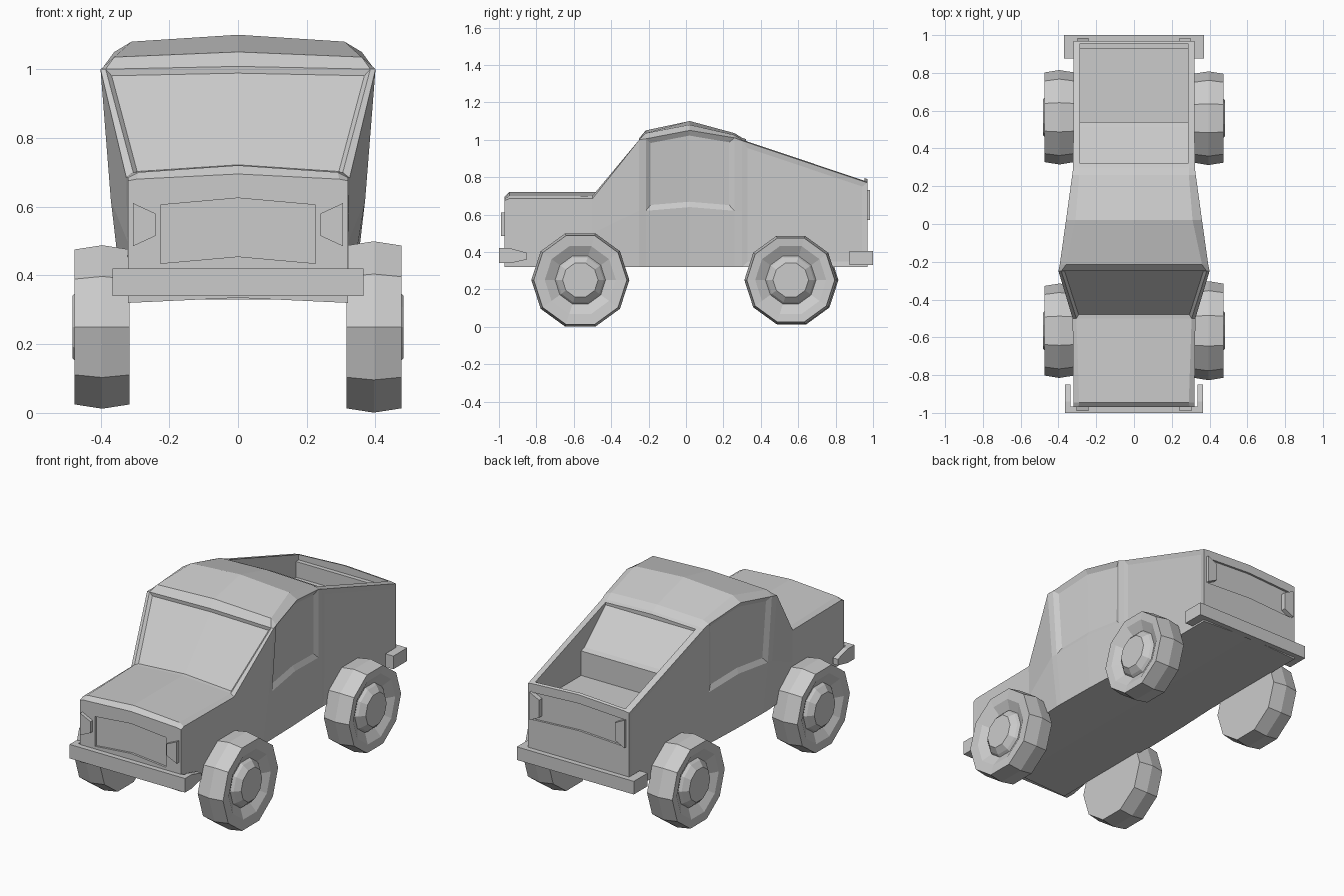
import bpy, bmesh, math

if "Cube" in bpy.data.objects:
    bpy.data.objects.remove(bpy.data.objects["Cube"])


def make_object(name, verts, faces):
    mesh = bpy.data.meshes.new(name)
    mesh.from_pydata(verts, [], faces)
    bm = bmesh.new()
    bm.from_mesh(mesh)
    bmesh.ops.recalc_face_normals(bm, faces=bm.faces)
    bm.to_mesh(mesh)
    bm.free()
    obj = bpy.data.objects.new(name, mesh)
    bpy.context.collection.objects.link(obj)
    return obj


def prism(name, outline, axis, lo, hi):
    """Extrude an outline along x (outline is y,z) or along y (outline is x,z)."""
    n = len(outline)
    verts = []
    for d in (lo, hi):
        verts += [(d, a, b) if axis == 'X' else (a, d, b) for a, b in outline]
    faces = [tuple(range(n)), tuple(range(n, 2 * n))]
    faces += [(i, (i + 1) % n, n + (i + 1) % n, n + i) for i in range(n)]
    return make_object(name, verts, faces)


def cut(obj, cutter):
    mod = obj.modifiers.new("cut", 'BOOLEAN')
    mod.operation = 'DIFFERENCE'
    mod.solver = 'EXACT'
    mod.object = cutter
    deps = bpy.context.evaluated_depsgraph_get()
    mesh = bpy.data.meshes.new_from_object(obj.evaluated_get(deps))
    obj.modifiers.clear()
    obj.data = mesh
    bpy.data.objects.remove(cutter)


# Body: half sections lofted along y
# y, bottom x, belt (x, z), roof edge (x, z), shoulder (x, z), centre z
stations = [
    (-0.97, .32, (.32, .50), (.32, .675), (.295, .68), .695),
    (-0.945, .32, (.32, .50), (.32, .685), (.29, .70), .72),
    (-0.50, .32, (.322, .50), (.325, .685), (.305, .70), .72),
    (-0.25, .335, (.37, .62), (.40, 1.0), (.385, 1.0), 1.008),
    (-0.215, .335, (.367, .62), (.393, 1.005), (.36, 1.035), 1.05),
    (0.02, .33, (.347, .64), (.36, 1.05), (.31, 1.08), 1.10),
    (0.26, .32, (.327, .62), (.327, 1.01), (.29, 1.025), 1.035),
    (0.30, .32, (.322, .62), (.322, .995), (.29, 1.0), 1.01),
    (0.97, .32, (.32, .55), (.32, .77), (.29, .775), .79),
]
bm = bmesh.new()
rings = []
for y, xb, belt, edge, sh, zc in stations:
    half = [(xb, .32), belt, edge, sh]
    pts = [(0, .335)] + half + [(0, zc)] + [(-x, z) for x, z in reversed(half)]
    rings.append([bm.verts.new((x, y, z)) for x, z in pts])
skin = []
for a, b in zip(rings, rings[1:]):
    skin.append([bm.faces.new((a[k], a[(k + 1) % 10], b[(k + 1) % 10], b[k]))
                 for k in range(10)])
bm.faces.new(rings[0])
bm.faces.new(rings[-1])
bmesh.ops.recalc_face_normals(bm, faces=bm.faces)

# Recessed windscreen, door windows and bed side panels
panels = [
    ([skin[2][4], skin[2][5]], .014, -.014),
    ([skin[4][2], skin[5][2]], .028, -.015),
    ([skin[4][7], skin[5][7]], .028, -.015),
    ([skin[7][1], skin[7][2]], .028, -.005),
    ([skin[7][7], skin[7][8]], .028, -.005),
]
for faces, width, depth in panels:
    bmesh.ops.inset_region(bm, faces=faces, thickness=width, depth=depth,
                           use_even_offset=True, use_boundary=True)
mesh = bpy.data.meshes.new("truck_body")
bm.to_mesh(mesh)
bm.free()
body = bpy.data.objects.new("truck_body", mesh)
bpy.context.collection.objects.link(body)

# Open cargo bed with sloping rear window
cut(body, prism("bed_cutter", [(.32, 1.2), (.32, .98), (.51, .81), (.54, .80),
                               (.54, .66), (.93, .66), (.93, .75), (.955, .75),
                               (.955, 1.2)], 'X', -.285, .285))
# Grille and tailgate recesses
cut(body, prism("grille_cutter", [(-.225, .435), (0, .455), (.225, .435),
                                  (.225, .605), (0, .625), (-.225, .605)],
                'Y', -1.1, -.958))
cut(body, prism("tailgate_cutter", [(-.29, .57), (0, .585), (.29, .57),
                                    (.29, .725), (0, .74), (-.29, .725)],
                'Y', .958, 1.1))

# Bumper bars
prism("front_bumper", [(-1.0, .34), (-.965, .34), (-.965, .42), (-1.0, .42)],
      'X', -.365, .365)
prism("rear_bumper", [(.965, .33), (1.0, .33), (1.0, .405), (.965, .405)],
      'X', -.37, .37)

# Lamps and bumper ends, mirrored
for s, side in ((1, "right"), (-1, "left")):
    prism("headlight_" + side, [(s * .24, .515), (s * .305, .485),
                                (s * .305, .61), (s * .24, .58)], 'Y', -.99, -.96)
    prism("taillight_" + side, [(s * .24, .60), (s * .30, .57),
                                (s * .30, .73), (s * .24, .70)], 'Y', .95, .985)
    prism("front_bumper_end_" + side,
          [(-.999, .34), (-.94, .34), (-.85, .36), (-.85, .395), (-.94, .42),
           (-.999, .42)], 'X', s * .335, s * .365)
    prism("rear_bumper_end_" + side,
          [(.875, .33), (.999, .33), (.999, .405), (.875, .405)],
          'X', s * .32, s * .37)


# Ten-sided wheels lathed around x
def wheel(name, side, y, r):
    profile = [(.315, r - .013), (.395, r), (.475, r - .013), (.47, .19),
               (.44, .135), (.455, .125), (.482, .095)]
    n = 10
    verts = [(side * x, y + q * math.cos(math.tau * i / n),
              .25 + q * math.sin(math.tau * i / n))
             for x, q in profile for i in range(n)]
    faces = [(j * n + i, j * n + (i + 1) % n, (j + 1) * n + (i + 1) % n, (j + 1) * n + i)
             for j in range(len(profile) - 1) for i in range(n)]
    last = (len(profile) - 1) * n
    faces += [tuple(range(n)), tuple(range(last, last + n))]
    make_object(name, verts, faces)


wheel("front_right_wheel", 1, -.565, .262)
wheel("front_left_wheel", -1, -.565, .25)
wheel("rear_right_wheel", 1, .56, .248)
wheel("rear_left_wheel", -1, .565, .25)
